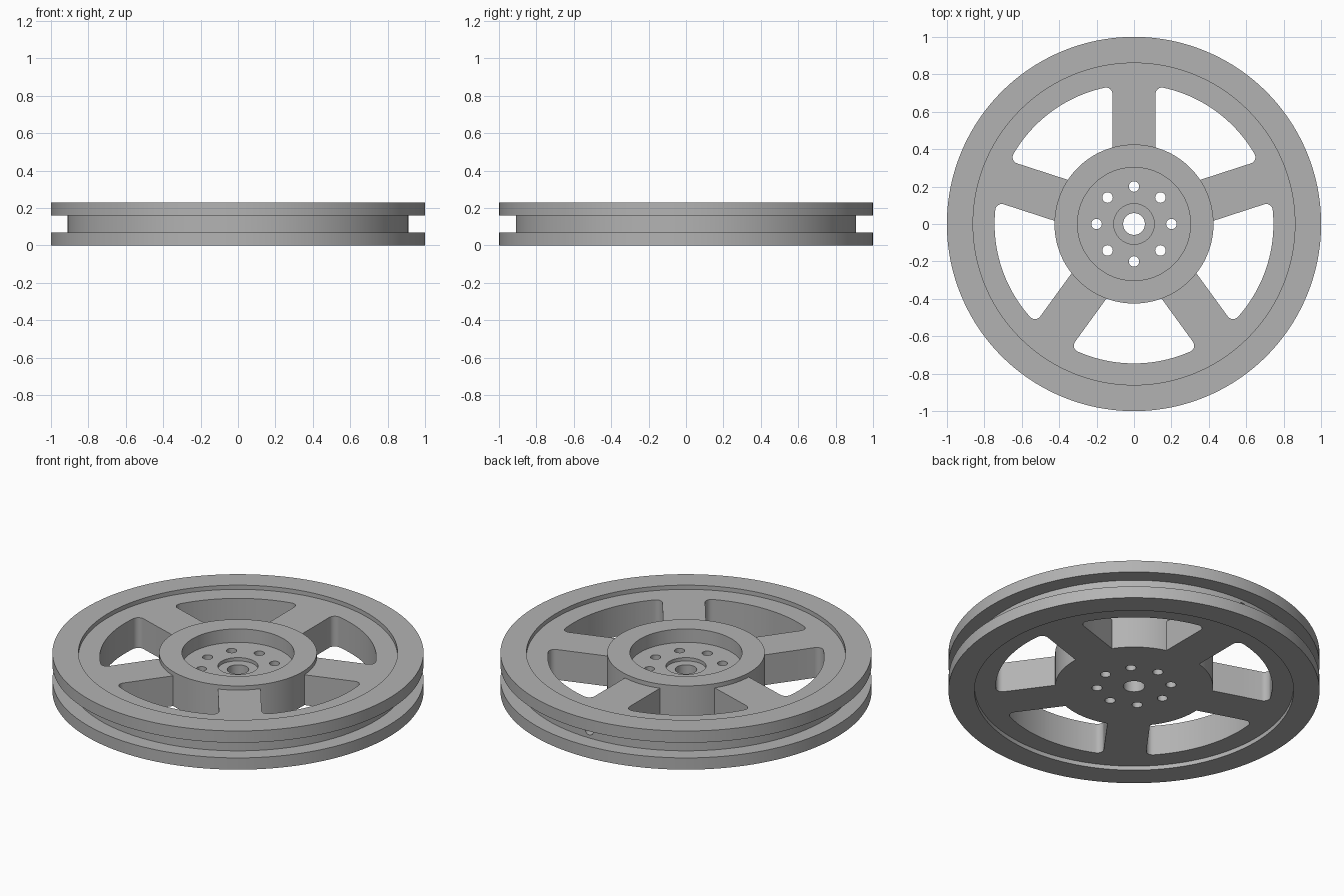
import bpy
import bmesh
import math
from mathutils import Matrix, Vector

SEGMENTS = 160
SPOKES = 5
TOP = 0.23
WEB_LOW, WEB_HIGH = 0.025, 0.205
HUB_R, WINDOW_R, SPOKE_HALF, FILLET = 0.425, 0.745, 0.115, 0.035

cube = bpy.data.objects.get("Cube")
if cube:
    bpy.data.objects.remove(cube, do_unlink=True)

grey = bpy.data.materials.new("satin grey")
grey.use_nodes = True
grey.diffuse_color = (0.45, 0.45, 0.45, 1)
grey.node_tree.nodes["Principled BSDF"].inputs["Base Color"].default_value = grey.diffuse_color


def make_object(name, bm):
    bmesh.ops.recalc_face_normals(bm, faces=bm.faces)
    mesh = bpy.data.meshes.new(name)
    bm.to_mesh(mesh)
    bm.free()
    mesh.materials.append(grey)
    obj = bpy.data.objects.new(name, mesh)
    bpy.context.collection.objects.link(obj)
    return obj


def lathe(name, profile):
    """Revolve a closed (radius, height) outline about z."""
    bm = bmesh.new()
    rings = []
    for i in range(SEGMENTS):
        a = math.tau * i / SEGMENTS
        rings.append([bm.verts.new((r * math.cos(a), r * math.sin(a), z)) for r, z in profile])
    n = len(profile)
    for i, ring in enumerate(rings):
        following = rings[(i + 1) % SEGMENTS]
        for j in range(n):
            k = (j + 1) % n
            bm.faces.new((ring[j], following[j], following[k], ring[k]))
    return make_object(name, bm)


def add_prism(bm, outline, low, high):
    bottom = [bm.verts.new((x, y, low)) for x, y in outline]
    face = bm.faces.new(bottom)
    moved = bmesh.ops.extrude_face_region(bm, geom=[face])["geom"]
    verts = [g for g in moved if isinstance(g, bmesh.types.BMVert)]
    bmesh.ops.translate(bm, verts=verts, vec=(0, 0, high - low))


def add_cylinder(bm, radius, depth, matrix):
    bmesh.ops.create_cone(bm, cap_ends=True, segments=32, radius1=radius,
                          radius2=radius, depth=depth, matrix=matrix)


def cut(obj, bm):
    """Subtract the cutter mesh and discard it."""
    cutter = make_object("cutter", bm)
    cutter.hide_render = True
    mod = obj.modifiers.new("cut", "BOOLEAN")
    mod.operation = "DIFFERENCE"
    mod.solver = "EXACT"
    mod.object = cutter
    bpy.context.view_layer.objects.active = obj
    bpy.ops.object.modifier_apply(modifier=mod.name)
    bpy.data.objects.remove(cutter, do_unlink=True)


def window_outline():
    """Window between two spokes, with rounded outer corners."""
    cy = SPOKE_HALF + FILLET
    cx = math.sqrt((WINDOW_R - FILLET) ** 2 - cy ** 2)
    start = math.atan2(cy, cx)
    step = math.tau / SPOKES
    corner = [Vector((HUB_R - 0.045, SPOKE_HALF))]
    for i in range(9):
        a = -math.pi / 2 + (start + math.pi / 2) * i / 8
        corner.append(Vector((cx + FILLET * math.cos(a), cy + FILLET * math.sin(a))))
    arc = []
    for i in range(1, 24):
        a = start + (step - 2 * start) * i / 24
        arc.append(Vector((WINDOW_R * math.cos(a), WINDOW_R * math.sin(a))))
    # mirror the corner across the window's centre line
    c, s = math.cos(step), math.sin(step)
    mirrored = [Vector((c * p.x + s * p.y, s * p.x - c * p.y)) for p in reversed(corner)]
    return corner + arc + mirrored


# Grooved rim with its recessed web
rim = lathe("spoked_rim", [
    (HUB_R, WEB_LOW), (0.86, WEB_LOW), (0.86, 0), (1, 0), (1, 0.07), (0.91, 0.07),
    (0.91, 0.16), (1, 0.16), (1, TOP), (0.86, TOP), (0.86, WEB_HIGH), (HUB_R, WEB_HIGH)])

# Five windows leave the spokes
windows = bmesh.new()
outline = window_outline()
for k in range(SPOKES):
    turn = Matrix.Rotation(math.pi / 2 + math.tau * k / SPOKES, 2)
    add_prism(windows, [turn @ p for p in outline], -0.1, 0.4)
cut(rim, windows)

# Blind cord hole in the groove at the back
cord = bmesh.new()
add_cylinder(cord, 0.027, 0.3, Matrix.Translation((0, 0.85, 0.115)) @ Matrix.Rotation(math.pi / 2, 4, "X"))
cut(rim, cord)

# Hub with pocket, counterbore and axle bore
hub = lathe("hub", [
    (0.058, WEB_LOW), (HUB_R, WEB_LOW), (HUB_R, TOP), (0.302, TOP),
    (0.302, 0.15), (0.108, 0.15), (0.108, 0.13), (0.058, 0.13)])

# Ring of bolt holes
bolts = bmesh.new()
for k in range(8):
    a = math.tau * k / 8
    add_cylinder(bolts, 0.028, 0.6, Matrix.Translation((0.2 * math.cos(a), 0.2 * math.sin(a), 0.1)))
cut(hub, bolts)

# Smooth round walls with crisp edges
for obj in (rim, hub):
    bpy.ops.object.select_all(action="DESELECT")
    obj.select_set(True)
    bpy.context.view_layer.objects.active = obj
    bpy.ops.object.shade_smooth_by_angle(angle=math.radians(30))
